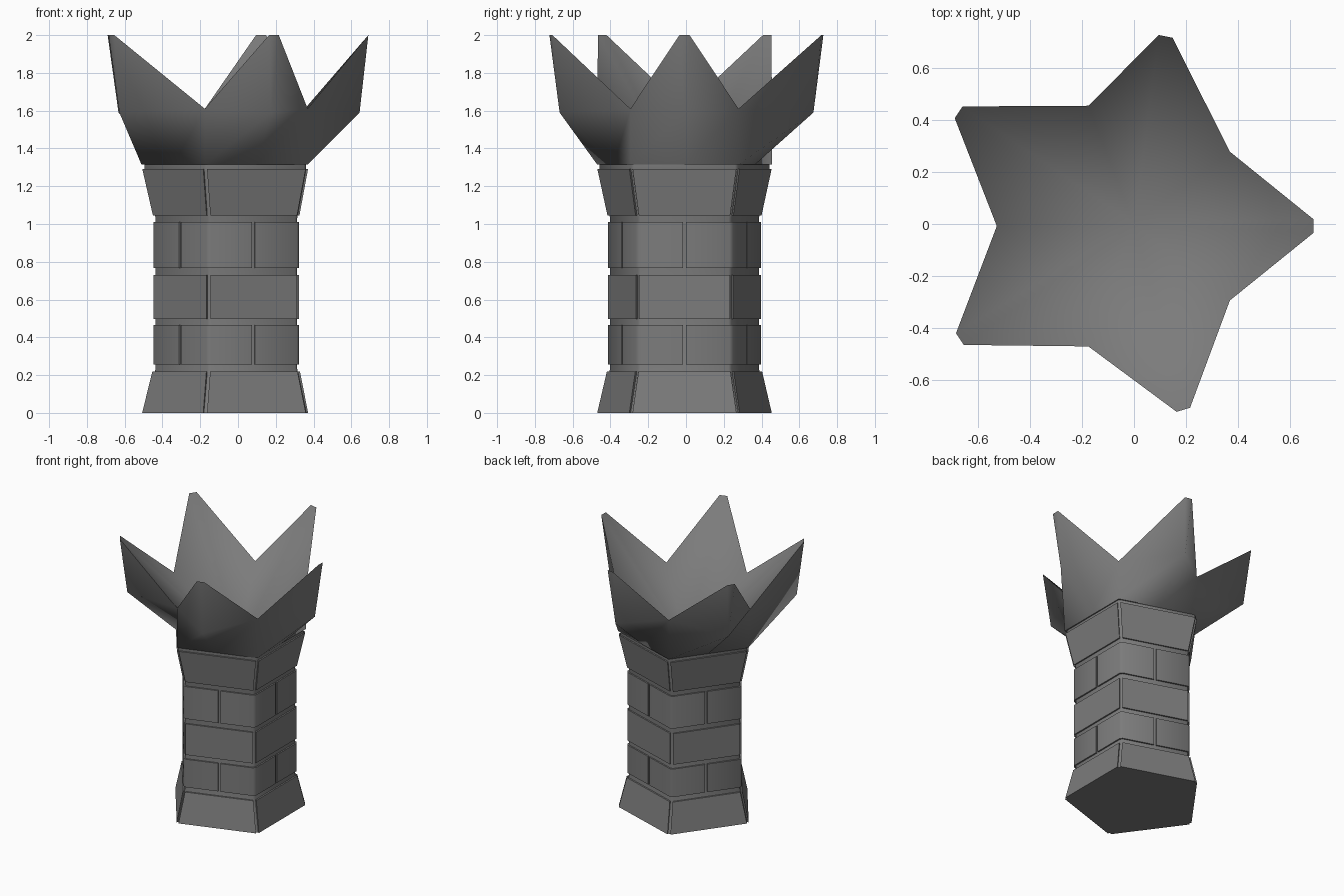
import bpy, bmesh, math
from mathutils import Vector

if "Cube" in bpy.data.objects:
    bpy.data.objects.remove(bpy.data.objects["Cube"])

CX, CY = -0.025, -0.008         # axis of the five-sided column
C = Vector((CX, CY, 0))

# dark stone used on every part
stone = bpy.data.materials.new("dark_stone")
stone.diffuse_color = (0.2, 0.2, 0.2, 1)
stone.use_nodes = True
stone.node_tree.nodes["Principled BSDF"].inputs["Base Color"].default_value = stone.diffuse_color

def corner(k, r, z):
    a = math.radians(180 + 72 * k)
    return Vector((CX + r * math.cos(a), CY + r * math.sin(a), z))

def middle(k, r, z):
    return (corner(k, r, z) + corner(k + 1, r, z)) / 2

def toward(p, q, d):
    return p + (q - p).normalized() * d

def finish(name, bm, smooth):
    bmesh.ops.recalc_face_normals(bm, faces=bm.faces)
    me = bpy.data.meshes.new(name)
    bm.to_mesh(me)
    bm.free()
    me.materials.append(stone)
    ob = bpy.data.objects.new(name, me)
    bpy.context.collection.objects.link(ob)
    bpy.ops.object.select_all(action='DESELECT')
    ob.select_set(True)
    bpy.context.view_layer.objects.active = ob
    bpy.ops.object.shade_smooth_by_angle(angle=math.radians(smooth))
    return ob

def outline(k, r, z, wrap, gap=0.009, cut=0.014):
    """Outer edge of one brick: one side, or wrapped around a blunted corner."""
    if wrap:
        m0, c, m1 = middle(k, r, z), corner(k + 1, r, z), middle(k + 1, r, z)
        return [toward(m0, c, gap), toward(c, m0, cut), toward(c, m1, cut), toward(m1, c, gap)]
    a, b = corner(k, r, z), corner(k + 1, r, z)
    return [toward(a, b, gap + 0.004), toward(b, a, gap + 0.004)]

def brick_row(name, z0, z1, r0, r1, wrap):
    bm = bmesh.new()
    for k in range(5):
        rings = []
        for r, z in ((r0, z0), (r1, z1)):
            outer = outline(k, r, z, wrap)
            axis = Vector((CX, CY, z))
            inner = [axis + (p - axis) * 0.87 for p in reversed(outer)]
            rings.append([bm.verts.new(p) for p in outer + inner])
        lo, hi = rings
        n = len(lo)
        for i in range(n):
            j = (i + 1) % n
            bm.faces.new((lo[i], lo[j], hi[j], hi[i]))
        bm.faces.new(lo)
        bm.faces.new(hi)
    finish(name, bm, 45)

# brick courses, joints alternating between corners and side middles
brick_row("base_course", 0.0, 0.22, 0.490, 0.436, False)
brick_row("lower_course", 0.255, 0.465, 0.431, 0.431, True)
brick_row("middle_course", 0.498, 0.73, 0.431, 0.431, False)
brick_row("upper_course", 0.768, 1.01, 0.431, 0.431, True)
brick_row("flared_course", 1.045, 1.29, 0.433, 0.489, False)

# mortar core showing in the joints
bm = bmesh.new()
levels = [(0.0, 0.479), (0.235, 0.418), (1.03, 0.418), (1.29, 0.476), (1.33, 0.476)]
rings = [[bm.verts.new(p) for k in range(5)
          for p in (toward(corner(k, r, z), corner(k - 1, r, z), 0.012),
                    toward(corner(k, r, z), corner(k + 1, r, z), 0.012))]
         for z, r in levels]
for lo, hi in zip(rings, rings[1:]):
    for k in range(10):
        j = (k + 1) % 10
        bm.faces.new((lo[k], lo[j], hi[j], hi[k]))
bm.faces.new(rings[0])
finish("mortar_core", bm, 45)

# star crown: five pointed petals around a bowl
tips = [(-0.67, -0.443), (0.19, -0.715), (0.69, -0.008), (0.122, 0.722), (-0.675, 0.43)]
bm = bmesh.new()
V = bm.verts.new
under = [V(corner(k, 0.45, 1.315)) for k in range(5)]
foot = [V(corner(k, 0.486, 1.315)) for k in range(5)]
foot_mid = [V(middle(k, 0.486, 1.315)) for k in range(5)]
valley = [V(corner(k, 0.503 if k == 0 else 0.487, 1.61)) for k in range(5)]
centre = V((0, 0, 1.2))
for k, (x, y) in enumerate(tips):
    j = (k + 1) % 5
    tip = Vector((x, y, 2.0))
    out = Vector((x - CX, y - CY, 0))
    side = Vector((-out.y, out.x, 0)).normalized() * 0.027
    low = V(C + out * 0.935 + Vector((0, 0, 1.59)))
    a, b = V(tip - side), V(tip + side)
    # underside lip
    bm.faces.new((under[k], foot[k], foot_mid[k]))
    bm.faces.new((under[k], foot_mid[k], foot[j], under[j]))
    # outer faces
    bm.faces.new((foot[k], foot_mid[k], low, valley[k]))
    bm.faces.new((foot_mid[k], foot[j], valley[j], low))
    bm.faces.new((valley[k], low, a))
    bm.faces.new((low, valley[j], b))
    bm.faces.new((low, b, a))
    # inner bowl
    bm.faces.new((centre, a, valley[k]))
    bm.faces.new((centre, b, a))
    bm.faces.new((centre, valley[j], b))
finish("star_crown", bm, 65)
